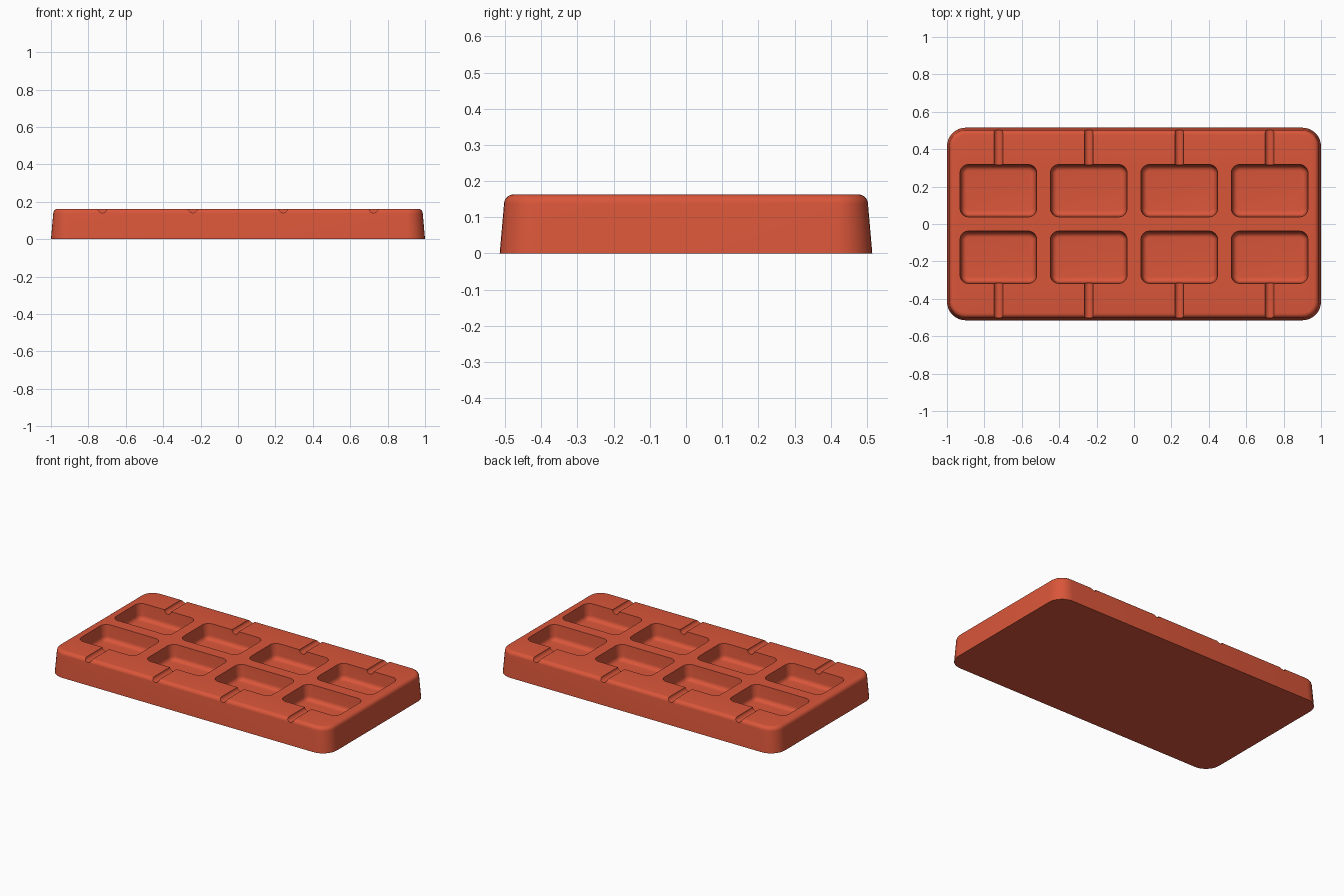
import bpy, bmesh, math
from mathutils import Matrix, Vector

if "Cube" in bpy.data.objects:
    bpy.data.objects.remove(bpy.data.objects["Cube"])

HEIGHT = 0.163

clay = bpy.data.materials.new("terracotta red")
clay.use_nodes = True
color = (0.70, 0.093, 0.042, 1)
clay.diffuse_color = color
clay.node_tree.nodes["Principled BSDF"].inputs["Base Color"].default_value = color


def rounded_ring(bm, cx, cy, hx, hy, radius, z, steps=8):
    """One horizontal loop with the outline of a rounded rectangle."""
    ring = []
    for i, (sx, sy) in enumerate([(1, 1), (-1, 1), (-1, -1), (1, -1)]):
        for k in range(steps + 1):
            a = (i + k / steps) * math.pi / 2
            ring.append(bm.verts.new((cx + sx * (hx - radius) + radius * math.cos(a),
                                      cy + sy * (hy - radius) + radius * math.sin(a), z)))
    return ring


def loft(bm, cx, cy, hx, hy, radius, levels):
    """Closed solid through (inset, z) levels listed from bottom to top."""
    rings = [rounded_ring(bm, cx, cy, hx - d, hy - d, radius - d, z) for d, z in levels]
    for low, high in zip(rings, rings[1:]):
        for i in range(len(low)):
            j = (i + 1) % len(low)
            bm.faces.new((low[i], low[j], high[j], high[i]))
    bm.faces.new(rings[0][::-1])
    bm.faces.new(rings[-1])


def finish(bm, name):
    bmesh.ops.recalc_face_normals(bm, faces=bm.faces)
    mesh = bpy.data.meshes.new(name)
    bm.to_mesh(mesh)
    bm.free()
    mesh.materials.append(clay)
    obj = bpy.data.objects.new(name, mesh)
    bpy.context.scene.collection.objects.link(obj)
    return obj


def fillet(inset, z, r, top, steps=6):
    """Quarter-round (inset, z) levels, for a top or a bottom edge."""
    arc = []
    for k in range(steps + 1):
        a = k / steps * math.pi / 2
        if top:
            arc.append((inset + r * (1 - math.cos(a)), z - r + r * math.sin(a)))
        else:
            arc.append((inset + r * (1 - math.sin(a)), z + r - r * math.cos(a)))
    return arc


# Tapered slab with a rounded top edge
bm = bmesh.new()
loft(bm, 0, 0, 1.0, 0.515, 0.1, [(0, 0)] + fillet(0.012, HEIGHT, 0.026, True))
tray = finish(bm, "tray_body")

# Eight rounded pockets
columns = (-0.725, -0.242, 0.242, 0.725)
bm = bmesh.new()
for x in columns:
    for side in (-1, 1):
        loft(bm, x, side * 0.178, 0.205, 0.14, 0.045,
             fillet(0.006, HEIGHT - 0.1, 0.028, False) + [(0, HEIGHT), (0, HEIGHT + 0.05)])
pockets = finish(bm, "pocket_cutter")

# Round grooves from each pocket out through the long edges
bm = bmesh.new()
for x in columns:
    for side in (-1, 1):
        place = Matrix.Translation(Vector((x, side * 0.42, HEIGHT + 0.002)))
        bmesh.ops.create_cone(bm, cap_ends=True, segments=24, radius1=0.024, radius2=0.024,
                              depth=0.3, matrix=place @ Matrix.Rotation(math.pi / 2, 4, 'X'))
grooves = finish(bm, "groove_cutter")

# Cut, then smooth
bpy.context.view_layer.objects.active = tray
for cutter in (pockets, grooves):
    cutter.hide_render = True
    mod = tray.modifiers.new(cutter.name, 'BOOLEAN')
    mod.operation = 'DIFFERENCE'
    mod.solver = 'EXACT'
    mod.object = cutter
    bpy.ops.object.modifier_apply(modifier=mod.name)
    bpy.data.objects.remove(cutter)

bpy.ops.object.select_all(action='DESELECT')
tray.select_set(True)
bpy.ops.object.shade_smooth_by_angle(angle=math.radians(35))
